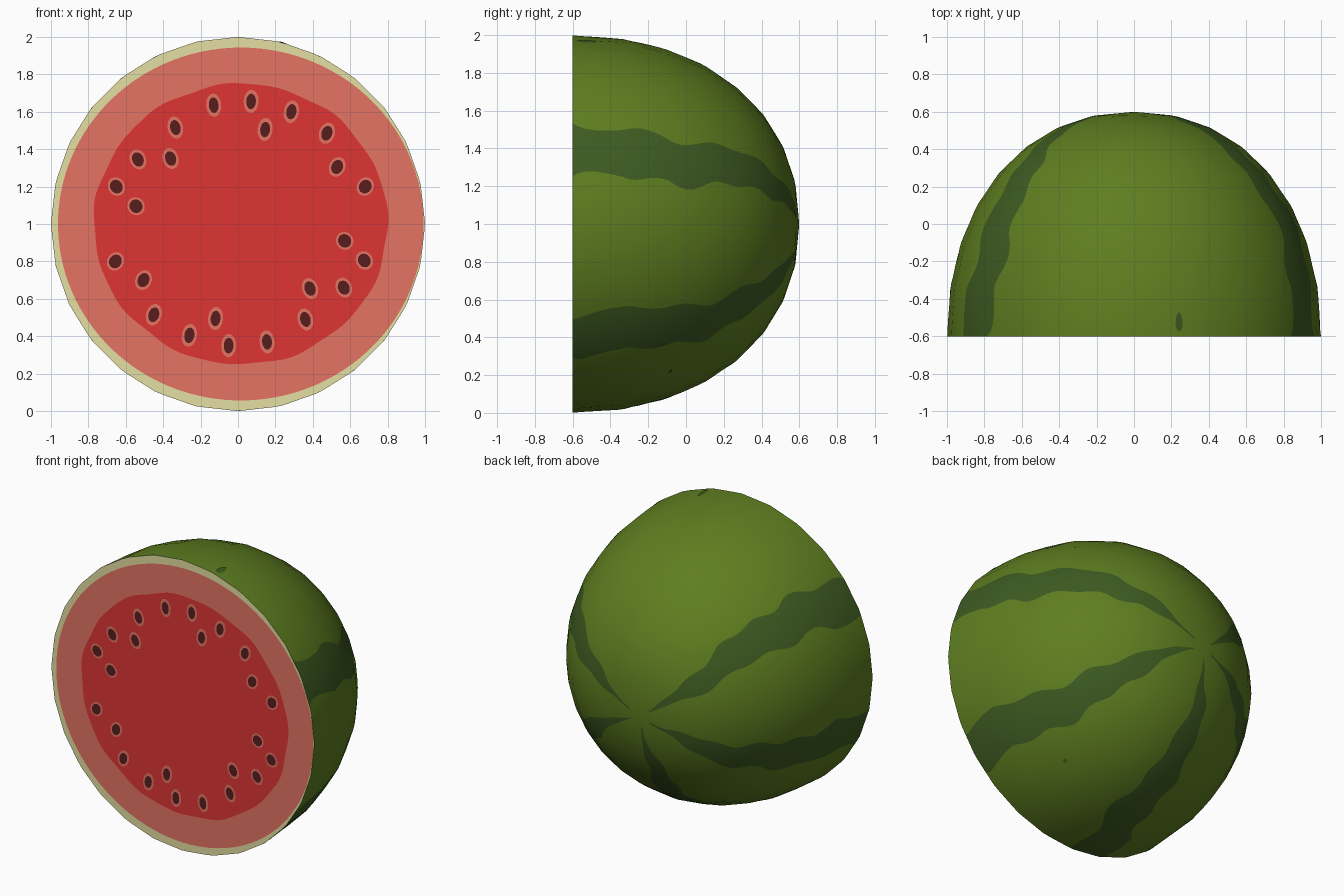
import bpy, math
from mathutils import Vector
from math import sin, cos, pi, radians

if "Cube" in bpy.data.objects:
    bpy.data.objects.remove(bpy.data.objects["Cube"])

CUT_Y, DEPTH, SIDES, SEGS = -0.6, 1.2, 28, 8
POWER = 2.15                 # bulge of the side profile
POLE = (-0.065, -0.065)      # where the stripes meet on the back


def material(name, rgb):
    lin = [((c / 255 + 0.055) / 1.055) ** 2.4 for c in rgb]
    m = bpy.data.materials.new(name)
    m.diffuse_color = (*lin, 1)
    m.use_nodes = True
    m.node_tree.nodes["Principled BSDF"].inputs["Base Color"].default_value = m.diffuse_color
    return m


skin = material("green skin", (94, 126, 32))
stripe = material("dark green stripe", (61, 91, 33))
rind = material("pale rind", (228, 223, 162))
pink = material("pink flesh", (229, 116, 99))
red = material("red flesh", (221, 53, 51))
brown = material("dark seed", (88, 29, 30))


def build(name, verts, faces, mats, index=None):
    me = bpy.data.meshes.new(name)
    me.from_pydata(verts, [], faces)
    for m in mats:
        me.materials.append(m)
    if index:
        me.polygons.foreach_set("material_index", index)
    me.update()
    ob = bpy.data.objects.new(name, me)
    bpy.context.collection.objects.link(ob)
    return ob


def facet(th):
    """Radius of the many-sided outline at an angle."""
    step = 2 * pi / SIDES
    return cos(step / 2) / cos(th % step - step / 2)


# Low-poly side profile as (radius, depth) points from rim to back
PROFILE = [(max(0, cos(i * pi / 2 / SEGS)) ** (2 / POWER),
            DEPTH * sin(i * pi / 2 / SEGS) ** (2 / POWER)) for i in range(SEGS)] + [(0, DEPTH)]


def lift(u, w, scale=1.0):
    """Project a point of the unit disc onto the shell."""
    rho, th = min(1, math.hypot(u, w)), math.atan2(w, u)
    for (r0, d0), (r1, d1) in zip(PROFILE, PROFILE[1:]):
        if rho >= r1:
            break
    d = d0 + (d1 - d0) * (r0 - rho) / (r0 - r1)
    k = rho * facet(th) * scale
    n = Vector((rho ** (POWER - 1) * cos(th), (d / DEPTH) ** (POWER - 1) / DEPTH,
                rho ** (POWER - 1) * sin(th)))
    return (k * cos(th), CUT_Y + d * scale, 1 + k * sin(th)), n.normalized()


# Stripe centres in degrees (none on top), wobble seed, drift towards the back
STRIPES = [(-214, 1, 0), (-157, 2, 0), (-97, 3, 0), (-39, 4, 0.11), (24.5, 5, 0)]
RINGS = 48


def edges(n, p):
    """Wavy lower and upper stripe edges at latitude p (degrees)."""
    c, seed, drift = STRIPES[n]
    c += 2.5 * sin(p * 0.075 + seed * 1.9) + 1.0 * sin(p * 0.21 + seed) + drift * p
    w = 8.0 * max(0.4, min(1, (92 - p) / 22))
    lo = c - w + 1.2 * sin(p * 0.42 + seed * 2.3)
    hi = c + w + 1.2 * sin(p * 0.36 + seed * 4.1)
    return lo, hi


def ring_angles(p):
    """Column angles at one latitude; columns follow the stripe edges."""
    out, flags = [], []
    for n in range(len(STRIPES)):
        lo, hi = edges(n, p)
        nxt = edges(n + 1, p)[0] if n + 1 < len(STRIPES) else edges(0, p)[0] + 360
        cols = 36 if n + 1 == len(STRIPES) else 16
        for k in range(6):
            out.append(lo + (hi - lo) * k / 6)
            flags.append(1)
        for k in range(cols):
            out.append(hi + (nxt - hi) * k / cols)
            flags.append(0)
    return [radians(a) for a in out], flags


# Striped shell
verts, normals, faces, index = [], [], [], []
for i in range(RINGS + 1):
    p = 90 * i / RINGS
    r = cos(radians(p)) ** (2 / POWER) if i < RINGS else 0
    angles, flags = ring_angles(p)
    for th in angles if i < RINGS else [0]:
        co, no = lift(r * cos(th) + POLE[0] * (1 - r), r * sin(th) + POLE[1] * (1 - r))
        verts.append(co)
        normals.append(no)
N = len(flags)
for i in range(RINGS):
    for j in range(N):
        a, b = i * N + j, i * N + (j + 1) % N
        if i == RINGS - 1:
            faces.append((a, len(verts) - 1, b))
        else:
            faces.append((a, a + N, b + N, b))
        index.append(flags[j] if i < RINGS - 2 else 0)
shell = build("striped_shell", verts, faces, [skin, stripe], index)
shell.data.polygons.foreach_set("use_smooth", [True] * len(faces))
shell.data.normals_split_custom_set_from_vertices(normals)

# Cut face: rind ring, pink ring, red centre
rim = ring_angles(0)[0]
verts, faces, index = [], [], []
for th in rim:
    verts.append((facet(th) * cos(th), CUT_Y, 1 + facet(th) * sin(th)))
for rx, rz, wob in ((0.977, 0.943, 0), (0.785, 0.75, 0.005)):
    for th in rim:
        k = 1 + wob * sin(9 * th) + wob * sin(15 * th + 1)
        x, z = 0.015 + k * rx * cos(th), k * rz * sin(th)
        fit = min(1, (facet(math.atan2(z, x)) - 0.003) / math.hypot(x, z))
        verts.append((x * fit, CUT_Y, 1 + z * fit))
for ring in range(2):
    for j in range(N):
        a, b = ring * N + j, ring * N + (j + 1) % N
        faces.append((a, b, b + N, a + N))
        index.append(ring)
faces.append(tuple(range(2 * N, 3 * N)))
index.append(2)
build("cut_face", verts, faces, [rind, pink, red], index)

# Seeds with pink halos, mostly upright with a slight lean to the centre
SEEDS = [(-.13, 1.635), (.07, 1.655), (.285, 1.60), (.145, 1.505), (.475, 1.485), (.53, 1.305),
         (.68, 1.20), (.57, .91), (.675, .805), (.565, .66), (.385, .655), (.36, .49),
         (.155, .37), (-.05, .35), (-.12, .495), (-.26, .405), (-.45, .515), (-.505, .70),
         (-.655, .80), (-.545, 1.095), (-.65, 1.20), (-.535, 1.345), (-.36, 1.35), (-.335, 1.515)]


def ovals(name, mat, along_top, across_top, side, lift_by):
    verts, faces, n = [], [], 16
    for x, z in SEEDS:
        th = math.atan2(abs(z - 1), x)
        s = sin(th)
        la, lc = side + (along_top - side) * s, side + (across_top - side) * s
        lean = (pi / 2 + 0.4 * (th - pi / 2)) * (1 if z > 1 else -1)
        faces.append(tuple(range(len(verts), len(verts) + n)))
        for k in range(n):
            u, v = la * cos(2 * pi * k / n), lc * sin(2 * pi * k / n)
            verts.append((x + u * cos(lean) - v * sin(lean), CUT_Y - lift_by,
                          z + u * sin(lean) + v * cos(lean)))
    build(name, verts, faces, [mat])


ovals("seed_halos", pink, 0.063, 0.040, 0.047, 0.002)
ovals("seeds", brown, 0.042, 0.026, 0.036, 0.004)

# Small dark flecks on the skin
verts, faces = [], []
for lat, lon, ru, rv in ((5.7, 76, 0.02, 0.045), (24, -58, 0.016, 0.016)):
    faces.append(tuple(range(len(verts), len(verts) + 12)))
    for k in range(12):
        a = -2 * pi * k / 12
        r = max(0, cos(radians(lat) + rv / DEPTH * sin(a))) ** (2 / POWER)
        th = radians(lon) + ru * cos(a)
        verts.append(lift(r * cos(th), r * sin(th), 1.004)[0])
build("skin_flecks", verts, faces, [stripe])
